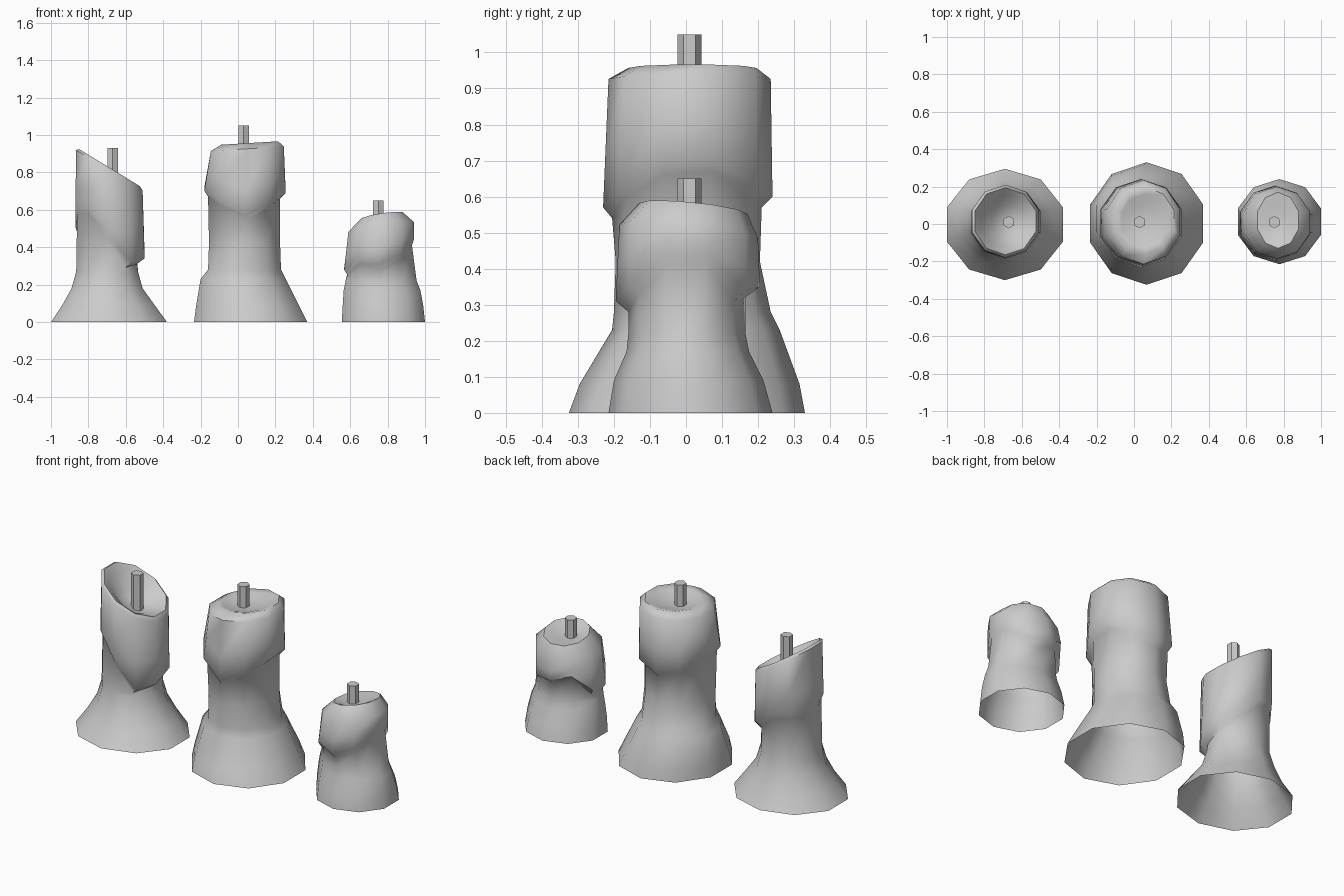
import bpy, bmesh, math

SIDES = 10

cube = bpy.data.objects.get("Cube")
if cube:
    bpy.data.objects.remove(cube, do_unlink=True)

grey = bpy.data.materials.new("pale grey wax")
grey.use_nodes = True
grey.diffuse_color = (0.6, 0.6, 0.6, 1)
grey.node_tree.nodes["Principled BSDF"].inputs["Base Color"].default_value = (0.6, 0.6, 0.6, 1)


def spot(box, i):
    """Point of column i on the ten-sided outline filling box (left, right, front, back)."""
    left, right, front, back = box
    a = math.radians(18 + 36 * i)
    return ((left + right) / 2 + (right - left) / 2 * math.cos(a) / math.cos(math.radians(18)),
            (front + back) / 2 + (back - front) / 2 * math.sin(a))


def mix(a, b, t):
    return tuple(p + (q - p) * t for p, q in zip(a, b))


def smooth(obj):
    obj.data.materials.append(grey)
    bpy.ops.object.select_all(action='DESELECT')
    obj.select_set(True)
    bpy.context.view_layer.objects.active = obj
    bpy.ops.object.shade_smooth_by_angle(angle=math.radians(55))


def candle(name, foot, waist, lip, shoulder, rim, drips, slope, dish, wick):
    """Flared foot, wax shell hanging in drips over a narrower waist, dished top, wick."""
    wx, wy, wick_top = wick
    bm = bmesh.new()
    columns = []
    for i in range(SIDES):
        def tilted(z, box, amount=1.0):
            x, y = spot(box, i)
            return (x, y, z + amount * (slope[0] * (x - wx) + slope[1] * (y - wy)))
        end = drips[i]
        pts = [(*spot(box, i), z) for z, box in foot]
        pts.append((*spot(waist, i), end))
        pts.append((*spot(lip, i), end + 0.03))
        pts.append(mix(pts[-1], tilted(*shoulder), 0.4))
        pts.append(tilted(*shoulder))
        top = tilted(*rim)
        pts.append(top)
        # dished top surface
        floor = (wx, wy, rim[0] - dish)
        for t, drop in ((0.2, 0.25), (0.5, 0.75)):
            x, y, z = mix(top, floor, t)
            flat = rim[0] - dish * drop + (1 - drop) * (top[2] - rim[0])
            pts.append((x, y, min(z, flat)))
        columns.append([bm.verts.new(p) for p in pts])
    middle = bm.verts.new((wx, wy, rim[0] - dish))
    for i in range(SIDES):
        a, b = columns[i], columns[(i + 1) % SIDES]
        for k in range(len(a) - 1):
            bm.faces.new((a[k], b[k], b[k + 1], a[k + 1]))
        bm.faces.new((a[-1], b[-1], middle))
    mesh = bpy.data.meshes.new(name)
    bm.to_mesh(mesh)
    bm.free()
    obj = bpy.data.objects.new(name, mesh)
    bpy.context.collection.objects.link(obj)
    smooth(obj)

    # hexagonal wick
    low = rim[0] - dish - 0.03
    bpy.ops.mesh.primitive_cylinder_add(vertices=6, radius=0.033, depth=wick_top - low,
                                        location=(wx, wy, (wick_top + low) / 2))
    stick = bpy.context.object
    stick.name = name + "_wick"
    smooth(stick)


candle("slanted_candle",
       foot=[(0, (-1, -.38, -.3, .295)), (.09, (-.94, -.445, -.235, .24)),
             (.18, (-.89, -.51, -.19, .205)), (.27, (-.865, -.535, -.165, .18))],
       waist=(-.86, -.54, -.16, .18), lip=(-.87, -.5, -.185, .205),
       shoulder=(.80, (-.865, -.51, -.18, .21)), rim=(.815, (-.85, -.525, -.165, .195)),
       drips=[.36, .42, .5, .52, .48, .58, .58, .45, .29, .31],
       slope=(-.61, 0), dish=.1, wick=(-.67, .01, .93))

candle("tall_candle",
       foot=[(0, (-.235, .37, -.325, .33)), (.08, (-.225, .33, -.295, .315)),
             (.23, (-.2, .255, -.205, .26)), (.28, (-.16, .23, -.2, .235)),
             (.42, (-.155, .225, -.195, .205))],
       waist=(-.16, .225, -.205, .21), lip=(-.18, .255, -.23, .24),
       shoulder=(.925, (-.145, .245, -.215, .235)), rim=(.955, (-.09, .215, -.16, .195)),
       drips=[.67, .6, .57, .6, .69, .67, .62, .54, .6, .66],
       slope=(.06, 0), dish=.035, wick=(.03, .01, 1.05))

candle("short_candle",
       foot=[(0, (.555, 1, -.215, .24)), (.09, (.56, .99, -.2, .215)),
             (.17, (.565, .975, -.165, .175)), (.22, (.575, .955, -.16, .165))],
       waist=(.585, .93, -.16, .165), lip=(.568, .94, -.195, .205),
       shoulder=(.5, (.59, .94, -.185, .2)), rim=(.565, (.66, .88, -.13, .17)),
       drips=[.41, .31, .32, .36, .26, .25, .31, .28, .33, .41],
       slope=(.15, -.1), dish=.025, wick=(.75, .01, .65))
